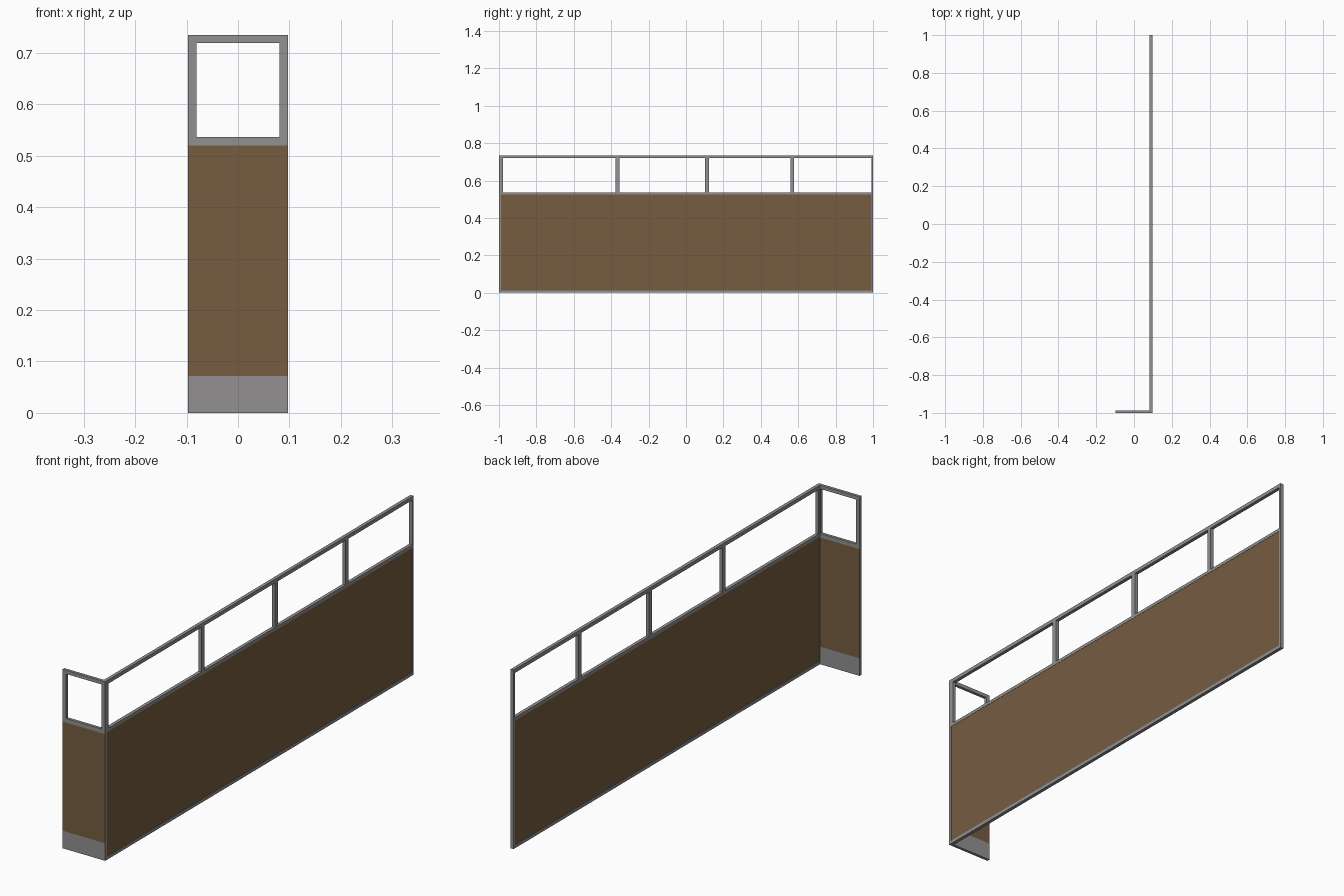
import bpy, bmesh
from mathutils import Vector

if "Cube" in bpy.data.objects:
    bpy.data.objects.remove(bpy.data.objects["Cube"])


def material(name, rgb):
    m = bpy.data.materials.new(name)
    m.diffuse_color = (*rgb, 1)
    m.use_nodes = True
    m.node_tree.nodes["Principled BSDF"].inputs["Base Color"].default_value = m.diffuse_color
    return m


GREY = material("grey metal", (0.29, 0.28, 0.285))
BROWN = material("brown panel", (0.18, 0.108, 0.053))


def boxes(name, mat, items):
    """One object made of axis-aligned boxes (x0, x1, y0, y1, z0, z1)."""
    bm = bmesh.new()
    for x0, x1, y0, y1, z0, z1 in items:
        vs = bmesh.ops.create_cube(bm, size=1)["verts"]
        for v in vs:
            v.co = Vector((x1 if v.co.x > 0 else x0,
                           y1 if v.co.y > 0 else y0,
                           z1 if v.co.z > 0 else z0))
    me = bpy.data.meshes.new(name)
    bm.to_mesh(me)
    bm.free()
    me.materials.append(mat)
    ob = bpy.data.objects.new(name, me)
    bpy.context.collection.objects.link(ob)
    return ob


W, H = 0.097, 0.735           # half width, height
XI = 0.083                    # inner face of the long side
YI = -0.988                   # inner face of the short end
SILL, RAIL, TOP = 0.522, 0.537, 0.72

# Long side: infill panel, rails and window posts
boxes("side_panel", BROWN, [(XI + 0.001, W - 0.001, YI - 0.006, 0.993, 0.013, SILL + 0.002)])
boxes("side_bottom_rail", GREY, [(XI, W, -1, 1, 0, 0.013)])
boxes("side_middle_rail", GREY, [(XI, W, YI, 0.992, SILL + 0.002, RAIL)])
boxes("side_top_rail", GREY, [(XI, W, YI, 1, TOP, H)])
boxes("side_window_posts", GREY,
      [(XI, W, a, b, RAIL, TOP) for a, b in
       ((YI, -0.978), (-0.376, -0.355), (0.102, 0.122), (0.56, 0.578))])
boxes("side_end_post", GREY, [(XI, W, 0.992, 1, 0.013, TOP)])
boxes("corner_edge", GREY, [(W - 0.003, W, -0.998, -0.992, 0.013, SILL)])

# Short end: kick plate, infill panel and window frame
boxes("end_kick_plate", GREY, [(-W, W, -1, YI, 0, 0.072)])
boxes("end_panel", BROWN, [(-W + 0.001, W - 0.001, -1, YI, 0.072, SILL - 0.002)])
boxes("end_panel_edges", GREY, [(-W, -W + 0.001, -1, YI, 0.072, SILL - 0.002),
                                (W - 0.001, W, -1, YI, 0.072, SILL - 0.002)])
boxes("end_window_frame", GREY, [
    (-W, W, -1, YI, SILL - 0.002, RAIL),
    (-W, W, -1, YI, TOP, H),
    (-W, -0.081, -1, YI, RAIL, TOP),
    (0.081, W, -1, YI, RAIL, TOP)])
